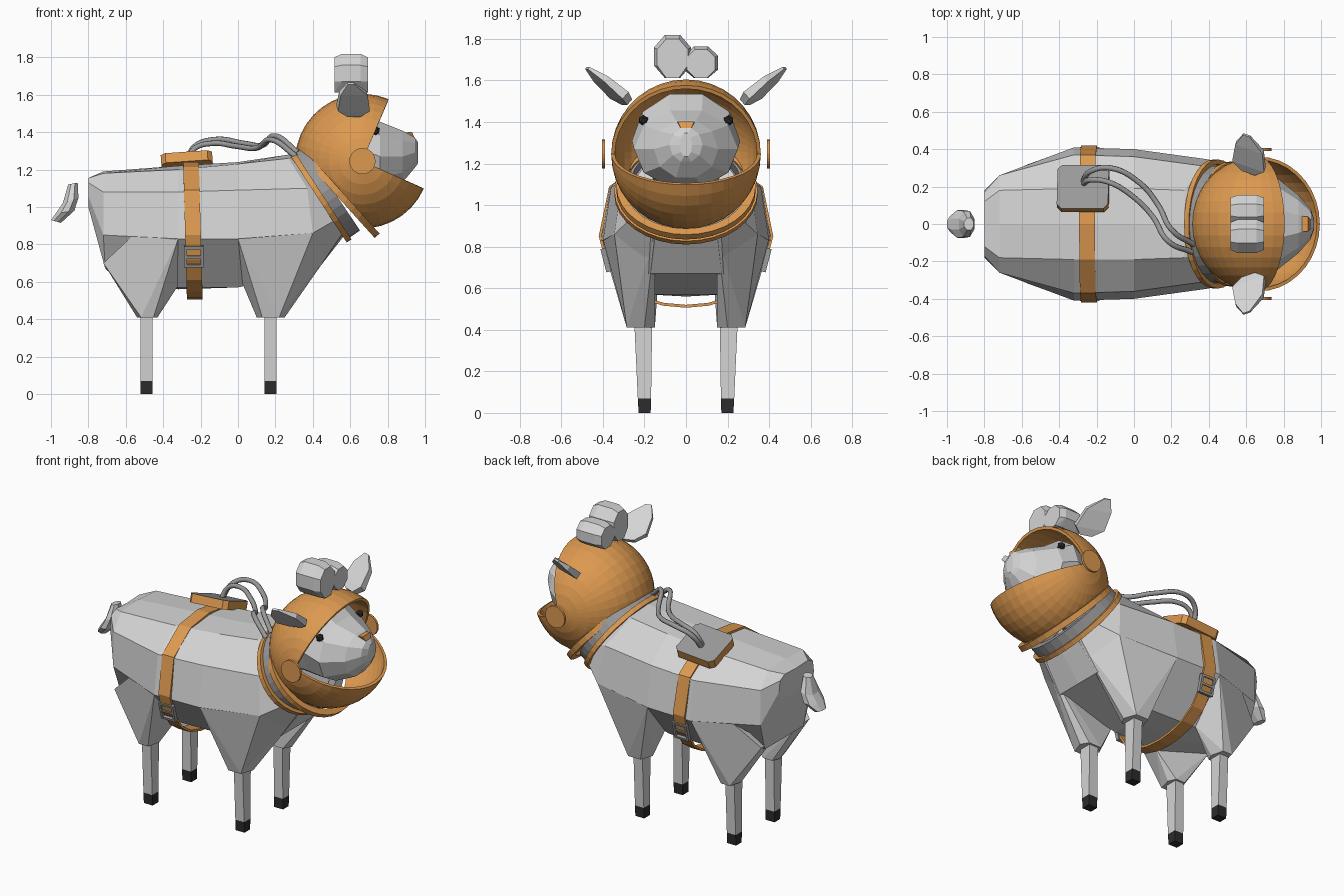
import bpy, bmesh, math
from mathutils import Vector, Matrix

if "Cube" in bpy.data.objects:
    bpy.data.objects.remove(bpy.data.objects["Cube"])


def material(name, r, g, b):
    m = bpy.data.materials.new(name)
    m.diffuse_color = (r, g, b, 1)
    m.use_nodes = True
    m.node_tree.nodes["Principled BSDF"].inputs["Base Color"].default_value = m.diffuse_color
    return m


WOOL = material("pale_wool", .66, .66, .66)
ORANGE = material("orange_shell", .72, .32, .08)
METAL = material("mid_grey", .32, .32, .32)
DARK = material("near_black", .025, .025, .025)


def finish(name, bm, *mats, rule=None):
    bmesh.ops.recalc_face_normals(bm, faces=bm.faces)
    if rule:
        bm.normal_update()
        for f in bm.faces:
            f.material_index = rule(f)
    me = bpy.data.meshes.new(name)
    bm.to_mesh(me)
    bm.free()
    for m in mats:
        me.materials.append(m)
    ob = bpy.data.objects.new(name, me)
    bpy.context.collection.objects.link(ob)
    return ob


def loft(name, rings, *mats, loop=False, rule=None):
    bm = bmesh.new()
    vs = [[bm.verts.new(p) for p in r] for r in rings]
    pairs = list(zip(vs, vs[1:])) + ([(vs[-1], vs[0])] if loop else [])
    n = len(vs[0])
    for a, b in pairs:
        for i in range(n):
            j = (i + 1) % n
            bm.faces.new((a[i], a[j], b[j], b[i]))
    if not loop:
        bm.faces.new(vs[0])
        bm.faces.new(vs[-1])
    return finish(name, bm, *mats, rule=rule)


def hull(name, pts, mat):
    bm = bmesh.new()
    for p in pts:
        bm.verts.new(p)
    bmesh.ops.convex_hull(bm, input=bm.verts)
    bmesh.ops.dissolve_limit(bm, angle_limit=.03, verts=bm.verts, edges=bm.edges)
    return finish(name, bm, mat)


def circle(n, phase=0):
    return [(math.cos(math.tau * (i + phase) / n), math.sin(math.tau * (i + phase) / n)) for i in range(n)]


# Woolly body: half sections (x, y, z) from spine to belly, mirrored
sections = [
    [(-.80, 0, 1.15), (-.80, .12, 1.155), (-.80, .17, 1.13), (-.80, .18, 1.06), (-.80, .15, 1.0), (-.80, 0, 1.0)],
    [(-.72, 0, 1.19), (-.72, .18, 1.18), (-.72, .26, 1.08), (-.72, .26, .85), (-.71, .2, .67), (-.70, 0, .66)],
    [(-.32, 0, 1.22), (-.32, .19, 1.20), (-.32, .37, 1.08), (-.32, .41, .83), (-.32, .18, .57), (-.32, 0, .56)],
    [(0, 0, 1.24), (0, .19, 1.23), (0, .36, 1.09), (0, .40, .83), (0, .17, .57), (0, 0, .57)],
    [(.27, 0, 1.28), (.27, .18, 1.26), (.37, .31, 1.10), (.40, .345, .86), (.43, .18, .67), (.43, 0, .67)],
    [(.32, 0, 1.28), (.34, .16, 1.24), (.42, .28, 1.08), (.52, .27, .93), (.56, .17, .86), (.57, 0, .85)],
]
loft("body", [s + [(x, -y, z) for x, y, z in s[-2:0:-1]] for s in sections], WOOL)

# Upper legs and thin legs with dark hooves
front = [(0, .398, .83), (.40, .345, .86), (.56, .15, .855), (.42, .17, .68), (.02, .18, .60)]
rear = [(-.32, .408, .83), (-.57, .318, .84), (-.72, .25, .70), (-.70, .13, .68), (-.32, .18, .58)]
for label, top, x0, x1, lx in (("front", front, .10, .25, .175), ("rear", rear, -.54, -.43, -.49)):
    w = x1 - x0
    foot = [(x0, .2), (x0 + .2 * w, .285), (x1 - .2 * w, .285), (x1, .2), (x1 - .2 * w, .15), (x0 + .2 * w, .15)]
    for side, s in (("left", 1), ("right", -1)):
        pts = top + [(x, y, .41) for x, y in foot]
        hull(f"{label}_{side}_upper_leg", [(x, s * y, z) for x, y, z in pts], WOOL)
        rings = [[(lx - .032, s * a, z), (lx + .032, s * a, z), (lx + .032, s * b, z), (lx - .032, s * b, z)]
                 for z, a, b in ((.42, .163, .248), (.07, .168, .232), (0, .17, .228))]
        loft(f"{label}_{side}_leg", rings, WOOL, DARK,
             rule=lambda f: 1 if f.calc_center_median().z < .06 else 0)

# Tail: rings between an outer and inner profile point
tail = []
for (xa, za), (xb, zb), ry in (((-.908, 1.12), (-.857, 1.13), .035), ((-.937, 1.02), (-.853, 1.05), .075),
                               ((-.975, .965), (-.875, .98), .08), ((-1.0, .93), (-.947, .915), .045)):
    tail.append([((xa + xb) / 2 + c * (xb - xa) / 1.85, s * ry, (za + zb) / 2 + c * (zb - za) / 1.85)
                 for c, s in circle(8, .5)])
loft("tail", tail, WOOL)

# Head, eyes and nose
loft("head", [[(x, ry * c, cz + rz * s) for c, s in circle(10)] for x, cz, ry, rz in
              ((.42, 1.2, .18, .17), (.52, 1.28, .22, .2), (.65, 1.31, .26, .235), (.76, 1.27, .25, .195),
               (.88, 1.27, .155, .145), (.945, 1.29, .08, .085), (.962, 1.29, .03, .06))], WOOL)
for side, s in (("left", 1), ("right", -1)):
    bm = bmesh.new()
    bmesh.ops.create_icosphere(bm, subdivisions=1, radius=.026, matrix=Matrix.Translation((.735, s * .205, 1.408)))
    finish(f"{side}_eye", bm, DARK)
loft("nose", [[(x, -w, z), (x, w, z), (x + .015, w * .6, z - .035), (x + .015, -w * .6, z - .035)]
              for x, w, z in ((.895, .042, 1.398), (.93, .04, 1.402))], ORANGE)

# Ears: flat outlines tilted outward and turned forward
for side, s in (("left", 1), ("right", -1)):
    pts = []
    for d, xa, xb, t in ((0, .58, .65, .018), (.05, .53, .70, .022), (.17, .545, .69, .016), (.25, .585, .62, .006)):
        for x in (xa, xb):
            for k in (-t, t):
                y = .285 + d * .75 - k * .66 - .35 * (x - .61)
                pts.append((x - k * .23, s * y, 1.495 + d * .66 + k * .75))
    hull(f"{side}_ear", pts, WOOL)

# Wool tufts on the crown, flat underneath
for i, (y, z, ry, rz) in enumerate(((-.065, 1.715, .097, .112), (.072, 1.685, .09, .085))):
    hull(f"wool_tuft_{i + 1}", [(.605 + x, y + k * ry * c, max(1.612, z + (k if q > 0 else 1) * rz * q))
                                for x, k in ((-.09, .82), (-.05, 1), (.05, 1), (.09, .82))
                                for c, q in circle(8, .5)], WOOL)

# Helmet: partial sphere with its poles on the hinges, cut off at the neck
CX, CZ, R = .665, 1.245, .351
N, M = 27, 18
bm = bmesh.new()
grid = []
for i in range(N + 1):
    phi = math.radians(67 + 269 * i / N)
    grid.append([bm.verts.new((CX + R * math.sin(t) * math.cos(phi), R * math.cos(t), CZ + R * math.sin(t) * math.sin(phi)))
                 for t in (.001 + (math.pi - .002) * j / M for j in range(M + 1))])
for a, b in zip(grid, grid[1:]):
    for j in range(M):
        bm.faces.new((a[j], a[j + 1], b[j + 1], b[j]))
bmesh.ops.remove_doubles(bm, verts=bm.verts, dist=.002)
bmesh.ops.bisect_plane(bm, geom=bm.verts[:] + bm.edges[:] + bm.faces[:], plane_co=(.525, 0, 1.09),
                       plane_no=(.743, 0, .669), clear_inner=True)
shell = finish("helmet", bm, ORANGE)
mod = shell.modifiers.new("thickness", "SOLIDIFY")
mod.thickness, mod.offset = .018, 0


# Neck rings: tilted elliptical bands
def neck_ring(name, cx, cz, tilt, ru, rv, wall, height, mat):
    a = math.radians(tilt)
    w, u = Vector((math.cos(a), 0, math.sin(a))), Vector((-math.sin(a), 0, math.cos(a)))
    o, v = Vector((cx, 0, cz)), Vector((0, 1, 0))
    loft(name, [[o + u * (c * (ru - k)) + v * (s * (rv - k)) + w * h
                 for k, h in ((0, -height / 2), (0, height / 2), (wall, height / 2), (wall, -height / 2))]
                for c, s in circle(32)], mat, loop=True)


neck_ring("helmet_flange", .535, 1.078, 42, .312, .335, .04, .035, ORANGE)
neck_ring("collar_seal", .468, 1.085, 34, .278, .315, .05, .07, METAL)
neck_ring("collar_band", .437, 1.06, 33, .288, .345, .025, .03, ORANGE)

# Hinge discs
for side, s in (("left", 1), ("right", -1)):
    loft(f"{side}_hinge_disc", [[(CX + .07 * c, s * y, CZ + .07 * q) for c, q in circle(24)]
                                for y in (.39, .405)], ORANGE)

# Strap around the body
half = [(0, 1.24), (.19, 1.215), (.37, 1.09), (.42, .85), (.385, .72), (.31, .61), (.22, .548), (.11, .516), (0, .506)]
path = half + [(-y, z) for y, z in half[-2:0:-1]]
rings = []
for y, z in path:
    x = -.25 + (1.2 - z) * .027
    d = Vector((y, z - .87)).normalized() * .014
    rings.append([(x - .042, y, z), (x + .042, y, z), (x + .042, y - d.x, z - d.y), (x - .042, y - d.x, z - d.y)])
loft("strap", rings, ORANGE, loop=True)

# Strap buckles: square frame with a centre bar
for side, s in (("left", 1), ("right", -1)):
    o, t, n = Vector((-.237, s * .386, .735)), Vector((0, s * .25, .968)), Vector((0, s * .968, -.25))
    X = Vector((1, 0, 0))
    loft(f"{side}_buckle", [[o + X * (a * (.052 - k)) + t * (b * (.058 - k)) + n * h
                             for k, h in ((0, -.012), (0, .012), (.015, .012), (.015, -.012))]
                            for a, b in ((-1, -1), (1, -1), (1, 1), (-1, 1))], METAL, loop=True)
    loft(f"{side}_buckle_bar", [[o + X * x + t * b + n * h for b, h in
                                 ((-.007, 0), (.007, 0), (.007, .011), (-.007, .011))] for x in (-.045, .045)], METAL)

# Air pack: orange block with a grey top, tilted onto the flank
bm = bmesh.new()
bmesh.ops.create_cube(bm, size=1, matrix=Matrix.Diagonal((.275, .25, .055, 1)))
bmesh.ops.bevel(bm, geom=[e for e in bm.edges if abs(e.verts[0].co.z - e.verts[1].co.z) > .01],
                offset=.025, segments=1, affect='EDGES')
pack = finish("air_pack", bm, ORANGE, METAL, rule=lambda f: 1 if f.normal.z > .9 else 0)
pack.matrix_world = (Matrix.Translation((-.272, .19, 1.225)) @ Matrix.Rotation(math.radians(-4), 4, 'Y')
                     @ Matrix.Rotation(math.radians(-21), 4, 'X'))

# Air hoses
hoses = [
    [(-.275, .22, 1.22), (-.235, .28, 1.32), (-.13, .30, 1.36), (.03, .22, 1.34), (.13, .10, 1.33),
     (.20, -.03, 1.38), (.32, -.11, 1.29)],
    [(-.275, .21, 1.22), (-.235, .235, 1.31), (-.14, .225, 1.34), (-.01, .15, 1.325), (.10, .04, 1.315),
     (.18, -.09, 1.36), (.31, -.15, 1.27)],
]
for i, pts in enumerate(hoses):
    cu = bpy.data.curves.new(f"air_hose_{i + 1}", 'CURVE')
    cu.dimensions, cu.bevel_depth, cu.bevel_resolution, cu.use_fill_caps = '3D', .015, 2, True
    cu.resolution_u = 6
    sp = cu.splines.new('BEZIER')
    sp.bezier_points.add(len(pts) - 1)
    for bp, p in zip(sp.bezier_points, pts):
        bp.co = p
        bp.handle_left_type = bp.handle_right_type = 'AUTO'
    cu.materials.append(METAL)
    bpy.context.collection.objects.link(bpy.data.objects.new(f"air_hose_{i + 1}", cu))
